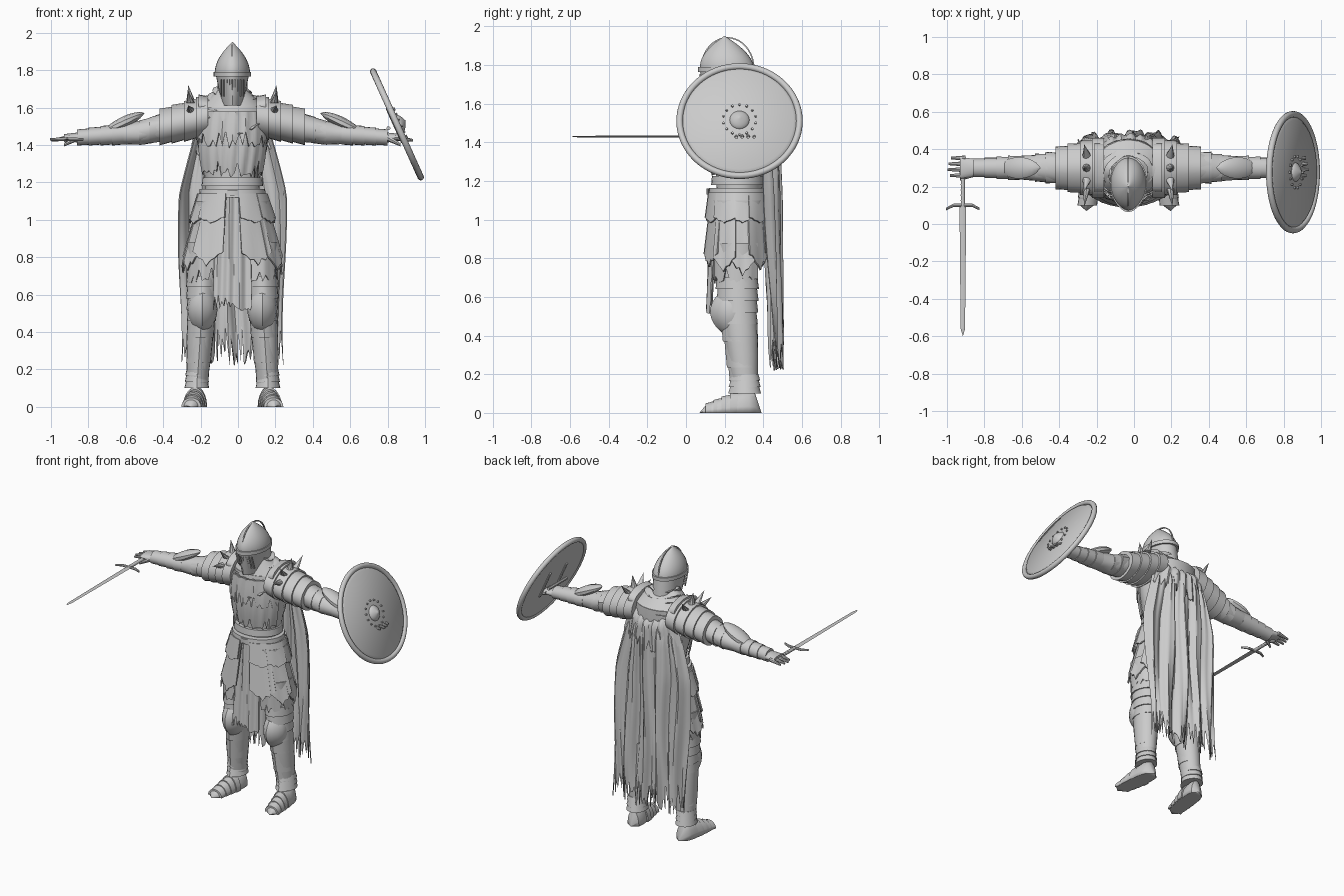
import bpy, bmesh, math, random
from math import sin, cos, pi
from mathutils import Matrix, Vector

random.seed(4)
if "Cube" in bpy.data.objects:
    bpy.data.objects.remove(bpy.data.objects["Cube"])

grey = (.6, .6, .6, 1)
steel = bpy.data.materials.new("worn_grey")
steel.use_nodes = True
steel.diffuse_color = grey
steel.node_tree.nodes["Principled BSDF"].inputs["Base Color"].default_value = grey
centre_line = -.03


# Profile rules: scale of a section at distance t from 0 to 1
def straight(t):
    return 1

def pointed(t):
    return 1 - t

def skull(t):
    return 1 - t * t

def rounded(t):
    return max(0, 1 - abs(t + t - 1) ** 4) ** .5

def lens(t):
    return sin(pi * t) ** .6

def torso_curve(t):
    return 1 + .15 * sin(5 * t - 2.5)

def calf_curve(t):
    return 1 + .15 * sin(pi * t)


def finish(name, bm, thickness=0):
    bmesh.ops.recalc_face_normals(bm, faces=bm.faces[:])
    bmesh.ops.translate(bm, verts=bm.verts[:], vec=(centre_line, 0, 0))
    for vert in bm.verts:
        vert.co.z = max(vert.co.z, 0)
    for face in bm.faces:
        face.smooth = True
    for edge in bm.edges:
        edge.smooth = len(edge.link_faces) == 2 and edge.calc_face_angle(0) < math.radians(40)
    mesh = bpy.data.meshes.new(name)
    bm.to_mesh(mesh)
    bm.free()
    mesh.materials.append(steel)
    part = bpy.data.objects.new(name, mesh)
    bpy.context.collection.objects.link(part)
    if thickness:
        part.modifiers.new("thickness", "SOLIDIFY").thickness = thickness


def tube(name, start, end, wide, deep, taper=1, deep_taper=None, shape=straight, steps=10,
         plates=0, keel=0, side=1, sides=20, rough=0, matrix=None):
    """Elliptical sections from start to end; plates makes overlapping flared bands."""
    start, end = Vector(start), Vector(end)
    span = [abs(c) for c in end - start]
    axis = span.index(max(span))
    if deep_taper is None:
        deep_taper = taper
    if plates:
        stations = [((k + f) / plates, 1 + .1 * f) for k in range(plates) for f in (0, 1)]
    else:
        stations = [(k / steps, 1) for k in range(steps + 1)]
    bm = bmesh.new()
    loops = []
    for t, flare in stations:
        centre = start.lerp(end, t)
        size = max(shape(t), .02) * flare
        loop = []
        for i in range(sides):
            turn = 2 * pi * i / sides
            wobble = size * (1 + random.uniform(-rough, rough))
            p = wobble * wide * (1 + (taper - 1) * t) * sin(turn)
            q = wobble * (deep * (1 + (deep_taper - 1) * t) * cos(turn) + keel * max(0, cos(turn)) ** 8)
            offset = ((0, p, q), (p, 0, q), (p, -q, 0))[axis]
            point = centre + Vector(offset)
            point.x *= side
            loop.append(bm.verts.new(point))
        loops.append(loop)
    for low, high in zip(loops, loops[1:]):
        for i in range(sides):
            bm.faces.new((low[i - 1], low[i], high[i], high[i - 1]))
    bm.faces.new(loops[0])
    bm.faces.new(loops[-1])
    if matrix:
        bmesh.ops.transform(bm, matrix=matrix, verts=bm.verts[:])
    finish(name, bm)


def cloth(name, surface, columns, rows, rag=.1, thickness=.007):
    """Torn sheet from surface(u, v): u from -1 to 1 across, v from 0 at the top."""
    bm = bmesh.new()
    grid = []
    for i in range(columns + 1):
        length = 1 - rag * random.random() * (1 if i % 2 else .35)
        grid.append([bm.verts.new(surface(2 * i / columns - 1, length * j / rows)) for j in range(rows + 1)])
    for left, right in zip(grid, grid[1:]):
        for j in range(rows):
            bm.faces.new((left[j], right[j], right[j + 1], left[j + 1]))
    finish(name, bm, thickness)


# Joints of the body, on the left side
neck, chest, waist = Vector((0, .25, 1.7)), Vector((0, .3, 1.6)), Vector((0, .27, 1.05))
shoulder, elbow, wrist = Vector((.13, .3, 1.55)), Vector((.5, .3, 1.465)), Vector((.83, .3, 1.44))
hip, knee, ankle = Vector((.1, .27, 1.1)), Vector((.16, .27, .55)), Vector((.19, .31, .1))
up, back, out = Vector((0, 0, 1)), Vector((0, 1, 0)), Vector((1, 0, 0))

# Trunk, belts and buckle
tube("torso", waist, chest, .17, .14, shape=torso_curve, sides=28, rough=.02)
tube("neck", chest, neck, .18, .15, taper=.4)
for level, width in ((.07, .18), (.13, .165)):
    tube("belt", waist + up * level, waist + up * (level + .045), width, width - .025, taper=.97, sides=28)
tube("buckle", waist + up * .08 - back * .155, waist + up * .11 - back * .155, .03, .01, sides=4)

# Draped scarf around the neck
def scarf(u, v):
    turn = u * pi
    radius = .085 + .12 * v + .013 * sin(v * 26 + 1.5 * sin(turn * 2))
    front = max(0, cos(turn)) ** 2
    return (radius * sin(turn), waist.y - radius * cos(turn) * .85 + .02 * front,
            neck.z - .14 * v - .09 * front * v + .012 * sin(3 * turn + 4 * v))
cloth("neck_scarf", scarf, 48, 18, .06)

# Torn shirt over the chest, in two layers
def shirt(u, v):
    turn = u * 1.25
    width = .18 + .02 * sin(pi * v) - .015 * v
    return Vector((width * sin(turn), .285 - (width * .88 + .006 * sin(u * 23 + v * 3)) * cos(turn), 1.58 - .36 * v))
cloth("shirt", shirt, 34, 8, .35)
cloth("shirt_top_layer", lambda u, v: shirt(u, v * .55) - back * .012, 26, 6, .5)

# Pointed helmet with visor, brow, nape and crest
brow = Vector((0, .22, 1.78))
tube("helmet_skull", brow, (0, .2, 1.95), .095, .135, shape=skull, keel=.012, sides=28)
tube("helmet_visor", brow, brow - up * .17, .09, .135, taper=.6, deep_taper=.75, keel=.015, sides=28)
tube("helmet_brow", brow - up * .015, brow + up * .01, .1, .145, keel=.012, sides=28)
tube("helmet_nape", brow + back * .03, brow + back * .05 - up * .14, .08, .1)
cloth("helmet_crest", lambda u, v: (u * .004, .215 - .14 * cos(pi * v), brow.z + .165 * sin(pi * v)), 2, 20, 0)
for i in range(-4, 5):
    slot = brow + out * i * .015 + back * (abs(i) * .008 - .145)
    tube("visor_bar", slot - up * .03, slot - up * .12 + back * .03, .004, .008, sides=4)

# Cape with deep folds and a torn hem, and a short mantle over it
def cape(u, v):
    width = .16 + .12 * min(1, v * 3) ** .7
    fold = .02 * sin(u * 15 + sin(v * 4)) * min(1, .3 + v * 2) + .006 * sin(u * 37)
    depth = .41 + .06 * min(1, v * 8) + .015 * v - .08 * abs(u) ** 3 * (1 - .6 * v)
    return (u * width + .012 * sin(v * 7 + u * 5), depth + fold, 1.6 - 1.38 * v)

def mantle(u, v):
    depth = .39 + .09 * min(1, v * 3) - .07 * u * u + .008 * sin(u * 21)
    return (u * (.15 + .08 * v), depth, 1.65 - .28 * v - .06 * cos(u * 1.5))
cloth("cape", cape, 64, 26, .17)
cloth("cape_mantle", mantle, 36, 8, .35)

# Front tabard
def tabard(u, v):
    fold = .009 * sin(u * 10 + v) + .02 * u * u
    return (u * (.09 + .015 * v), .135 - .025 * v + fold, 1.13 - .62 * v)
cloth("front_tabard", tabard, 22, 14, .16)

# Armoured skirt of overlapping panels in two layers
def skirt_panel(name, facing, length, flare, lift):
    def surface(u, v):
        turn = facing + u * .36
        spread = lift + flare * v
        return ((.17 + spread) * sin(turn), waist.y - (.14 + lift + flare * v * .4) * cos(turn),
                1.14 - length * v * (1 - .18 * abs(u)))
    cloth(name, surface, 8, 6, .08, .009)

for i in range(10):
    facing = .55 + i * (2 * pi - 1.1) / 9
    overlap = .003 * (i % 2)
    skirt_panel("skirt_panel", facing, .44 - .06 * abs(cos(facing)), .1, overlap)
    skirt_panel("skirt_upper_panel", facing, .16, .045, .016 + overlap)

for side, prefix in ((-1, "right_"), (1, "left_")):
    # Legs with greaves and knee plates
    tube(prefix + "thigh", hip, knee, .1, .13, taper=.75, deep_taper=.65, side=side, rough=.015)
    tube(prefix + "calf", knee + up * .05, ankle, .07, .085, taper=.75, deep_taper=.7,
         shape=calf_curve, side=side, rough=.015)
    tube(prefix + "greave", knee.lerp(ankle, .1), ankle, .072, .083, taper=.75, deep_taper=.7,
         plates=3, keel=.012, side=side)
    tube(prefix + "knee_bands", knee + up * .15, knee.lerp(ankle, .2), .083, .1, taper=.85,
         plates=4, keel=.012, side=side)
    tube(prefix + "knee_plate", knee - up * .16 - back * .03, knee + up * .1 - back * .04, .08, .085,
         shape=lens, keel=.025, side=side, sides=16)

    # Torn breeches
    def breeches(u, v):
        turn = u * 2.6
        return (side * (.145 + .1 * sin(turn)), waist.y - (.12 + .006 * sin(u * 19)) * cos(turn), .88 - .22 * v)
    cloth(prefix + "breeches", breeches, 30, 4, .45)

    # Boots with toe and ankle plates
    tube(prefix + "boot", (.185, .39, 0), (.225, .07, 0), .058, .14, taper=.9, deep_taper=.3,
         shape=rounded, side=side)
    tube(prefix + "toe_plates", (.195, .27, 0), (.22, .1, 0), .06, .11, taper=.8, deep_taper=.4,
         plates=4, side=side)
    tube(prefix + "ankle_bands", ankle + up * .1, ankle, .055, .065, taper=1.1, plates=3, keel=.012, side=side)

    # Shoulder plates and spikes
    tube(prefix + "pauldron", shoulder, shoulder.lerp(elbow, .7), .16, .105, taper=.65, deep_taper=.8,
         plates=4, keel=.01, side=side, sides=24)
    tube(prefix + "collar_plate", shoulder + up * .05, shoulder + up * .06 + out * .05, .13, .06, side=side)
    for lean in (-1.2, -.6, 0, .6):
        ray = Vector((.15, 1.3 * sin(lean), cos(lean)))
        root = shoulder + out * .08
        tube(prefix + "shoulder_spike", root + ray * .09, root + ray * .17, .022, .022,
             shape=pointed, side=side, sides=8)

    # Arms with sleeve, elbow plate and vambrace
    tube(prefix + "upper_arm", shoulder, elbow, .11, .1, taper=.64, side=side, rough=.03)
    tube(prefix + "forearm", elbow, wrist, .07, .063, taper=.6, deep_taper=.5, side=side, rough=.03)
    tube(prefix + "sleeve", shoulder.lerp(elbow, .55), elbow, .09, .078, taper=.75, plates=3, side=side, rough=.06)
    tube(prefix + "elbow_plate", elbow - out * .03 + up * .105, elbow + out * .2, .06, .035,
         shape=lens, side=side, sides=10)
    tube(prefix + "vambrace", elbow.lerp(wrist, .25), wrist, .064, .056, taper=.7, plates=4, side=side)

    # Gauntlets
    tube(prefix + "palm", wrist - out * .03, wrist + out * .07, .045, .03, taper=1.3, deep_taper=.6, side=side)
    for i in range(4):
        knuckle = wrist + out * .04 + back * (i - 1.3) * .031
        reach = .1 - .012 * abs(i - 1.3)
        tube(prefix + "finger", knuckle, knuckle + out * reach - up * .015, .014, .014, taper=.5, side=side, sides=8)
    tube(prefix + "thumb", wrist - back * .03, wrist + out * .07 - back * .06 - up * .04, .02, .02,
         taper=.4, side=side, sides=8)

# Sword held in the right hand, with a curved guard
guard = Vector((-.885, .1, 1.43))
tube("sword_blade", guard, guard - back * .66, .018, .006, taper=.65, sides=4)
tube("sword_point", guard - back * .66, guard - back * .7, .012, .004, shape=pointed, sides=4)
tube("sword_grip", guard, guard + back * .17, .011, .011, plates=6, sides=10)
tube("sword_pommel", guard + back * .16, guard + back * .2, .02, .02, shape=rounded, sides=10)
for side in (-1, 1):
    bend = guard + out * side * .05
    tube("sword_guard", guard, bend, .009, .009, sides=8)
    tube("sword_guard_tip", bend, bend + out * side * .04 - back * .02, .009, .009, taper=.8, sides=8)

# Tilted round shield with a raised rim, boss, studs, straps and grip
middle, lean = Vector((.88, .277, 1.51)), 1.148
tilt = Matrix.Translation(middle) @ Matrix.Rotation(lean, 4, "Y")
tube("shield_face", -up * .01, up * .015, .31, .31, taper=.9, steps=2, sides=64, matrix=tilt)
tube("shield_boss", up * .01, up * .05, .052, .052, shape=skull, matrix=tilt)
bpy.ops.mesh.primitive_torus_add(major_segments=64, major_radius=.31, minor_radius=.017,
                                 location=middle + out * centre_line, rotation=(0, lean, 0))
rim = bpy.context.object
rim.name = "shield_rim"
rim.data.materials.append(steel)
bpy.ops.object.shade_smooth()
for i in range(14):
    turn = 2 * pi * i / 14
    spot = Vector((cos(turn), sin(turn), 0)) * .085
    tube("shield_stud", spot, spot + up * .025, .006, .006, sides=6, matrix=tilt)
for offset in (-.09, .09):
    strap = back * offset - up * .015
    tube("shield_strap", strap - out * .1, strap + out * .1, .012, .006, sides=6, matrix=tilt)
grip = back * .1
tube("shield_grip", -grip - up * .05, grip - up * .05, .011, .011, sides=8, matrix=tilt)
